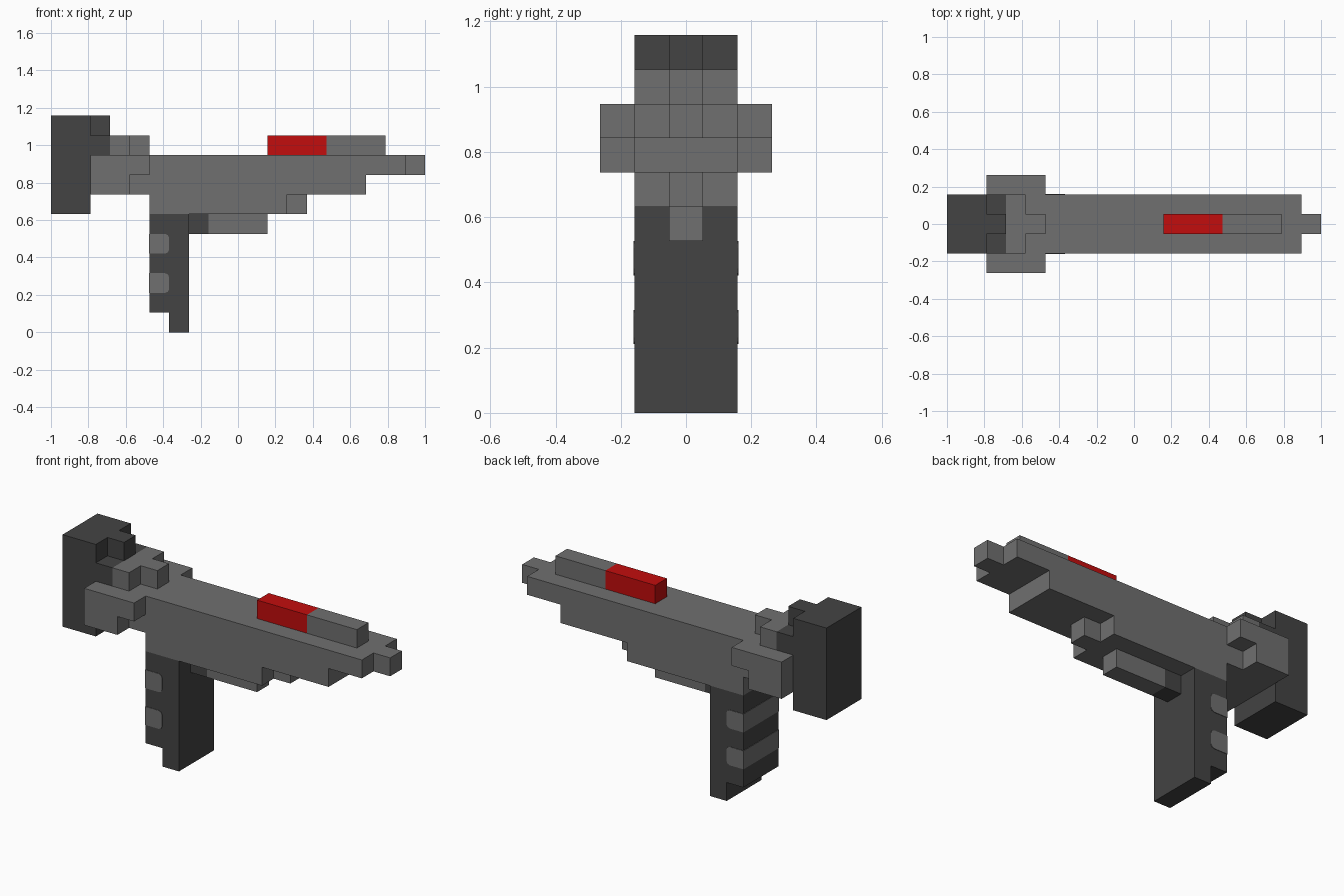
import bpy, bmesh

cube = bpy.data.objects.get("Cube")
if cube:
    bpy.data.objects.remove(cube, do_unlink=True)

U = 2 / 19  # one block


def make_material(name, rgb):
    m = bpy.data.materials.new(name)
    m.use_nodes = True
    m.diffuse_color = (*rgb, 1)
    m.node_tree.nodes["Principled BSDF"].inputs["Base Color"].default_value = (*rgb, 1)
    return m


grey = make_material("mid grey", (0.162, 0.162, 0.162))
dark = make_material("dark grey", (0.057, 0.057, 0.057))
red = make_material("red", (0.54, 0.004, 0.004))


def prism(name, mat, profile, y0, y1):
    """Extrude a side profile (x, z in blocks, x from the rear end) from y0 to y1."""
    bm = bmesh.new()
    verts = [bm.verts.new((x * U - 1, y0 * U, z * U)) for x, z in profile]
    face = bm.faces.new(verts)
    ext = bmesh.ops.extrude_face_region(bm, geom=[face])
    moved = [g for g in ext["geom"] if isinstance(g, bmesh.types.BMVert)]
    bmesh.ops.translate(bm, verts=moved, vec=(0, (y1 - y0) * U, 0))
    bmesh.ops.recalc_face_normals(bm, faces=bm.faces)
    mesh = bpy.data.meshes.new(name)
    bm.to_mesh(mesh)
    bm.free()
    mesh.materials.append(mat)
    ob = bpy.data.objects.new(name, mesh)
    bpy.context.collection.objects.link(ob)
    return ob


def box(name, mat, x0, x1, z0, z1, half=0.5):
    return prism(name, mat, [(x0, z0), (x1, z0), (x1, z1), (x0, z1)], -half, half)


# Main body with stepped underside and raised rear sight base
prism("body", grey, [(2, 7), (5, 7), (5, 6), (12, 6), (12, 7), (16, 7), (16, 8), (18, 8),
                     (18, 9), (4, 9), (4, 10), (3, 10), (3, 9), (2, 9)], -1.5, 1.5)
box("muzzle", grey, 18, 19, 8, 9)
box("rear_sight_tip", grey, 4, 5, 9, 10)
box("front_lug", grey, 12, 13, 6, 7)

# Stepped side wings
for side, s in (("left", -1), ("right", 1)):
    y0, y1 = sorted((1.5 * s, 2.5 * s))
    prism("wing_front_side" if s < 0 else "wing_back_side", grey,
          [(2, 7), (4, 7), (4, 8), (5, 8), (5, 9), (2, 9)], y0, y1)

# Rear stock plate
prism("stock", dark, [(0, 6), (2, 6), (2, 9), (3, 9), (3, 10), (2, 10), (2, 11), (0, 11)],
      -1.5, 1.5)
box("stock_knob", dark, 2, 3, 10, 11)

# Top rail
box("rail_red", red, 11, 14, 9, 10)
box("rail_grey", grey, 14, 17, 9, 10)

# Under rail
box("trigger_block", dark, 7, 8, 5, 6)
box("under_rail", grey, 8, 11, 5, 6)

# Grip with two flush bands wrapping the rear, rounded at the front
prism("grip", dark, [(5, 1), (6, 1), (6, 0), (7, 0), (7, 6), (5, 6)], -1.5, 1.5)
e, c = 0.025, 0.2
for i, z in enumerate((2, 4)):
    prism(f"grip_band_{i + 1}", grey,
          [(5 - e, z), (6 - c, z), (6 - c * 0.3, z + c * 0.3), (6, z + c),
           (6, z + 1 - c), (6 - c * 0.3, z + 1 - c * 0.3), (6 - c, z + 1), (5 - e, z + 1)],
          -1.5 - e, 1.5 + e)
